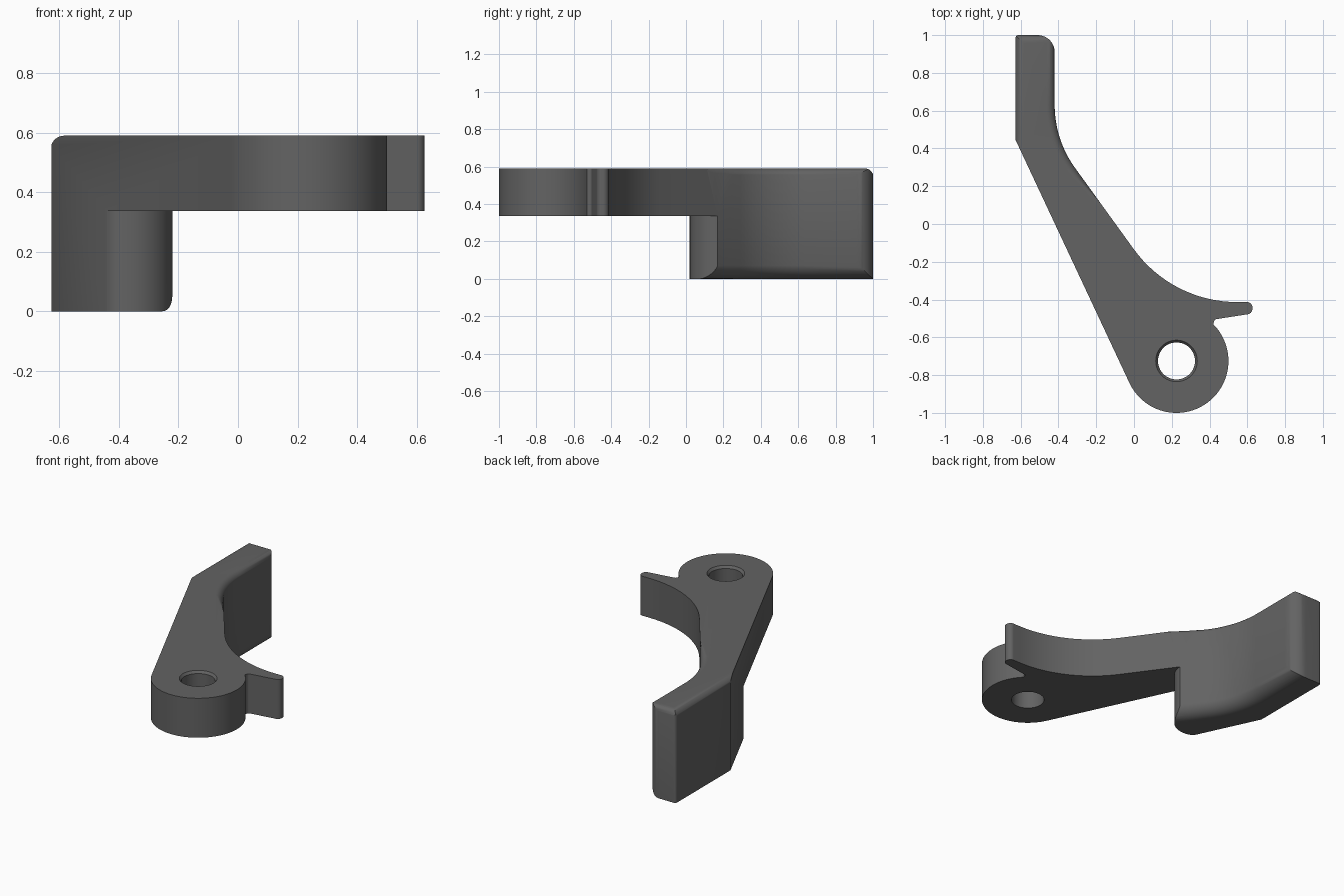
import bpy, bmesh, math
from mathutils import Vector

if "Cube" in bpy.data.objects:
    bpy.data.objects.remove(bpy.data.objects["Cube"])

H, ARM_Z = 0.59, 0.337         # total height, underside of the arm
HUB = (0.225, -0.725)


def arc(c, r, a0, a1, n):
    return [Vector((c[0] + r * math.cos(math.radians(a0 + (a1 - a0) * i / n)),
                    c[1] + r * math.sin(math.radians(a0 + (a1 - a0) * i / n)))) for i in range(n + 1)]


def rounded(pts, n=16):
    """Open path of (x, y, radius); corners with a radius become arcs."""
    out = []
    for i, (x, y, r) in enumerate(pts):
        p = Vector((x, y))
        if r == 0:
            out.append(p)
            continue
        a = (Vector(pts[i - 1][:2]) - p).normalized()
        b = (Vector(pts[i + 1][:2]) - p).normalized()
        half = a.angle(b) / 2
        c = p + (a + b).normalized() * (r / math.sin(half))
        s, e = p + a * (r / math.tan(half)) - c, p + b * (r / math.tan(half)) - c
        sweep = math.pi - 2 * half
        for k in range(n + 1):
            t = k / n
            out.append(c + (s * math.sin((1 - t) * sweep) + e * math.sin(t * sweep)) / math.sin(sweep))
    return out


def loft(name, layers):
    """Solid through stacked (z, outline) layers."""
    bm = bmesh.new()
    rings = [[bm.verts.new((p[0], p[1], z)) for p in poly] for z, poly in layers]
    for lo, hi in zip(rings, rings[1:]):
        for i in range(len(lo)):
            j = (i + 1) % len(lo)
            bm.faces.new((lo[i], lo[j], hi[j], hi[i]))
    bm.faces.new(rings[0])
    bm.faces.new(rings[-1])
    bmesh.ops.recalc_face_normals(bm, faces=bm.faces)
    me = bpy.data.meshes.new(name)
    bm.to_mesh(me)
    bm.free()
    ob = bpy.data.objects.new(name, me)
    bpy.context.collection.objects.link(ob)
    return ob


def boolean(ob, cutter, op):
    cutter.hide_render = True
    m = ob.modifiers.new(op, 'BOOLEAN')
    m.operation, m.solver, m.object = op, 'EXACT', cutter
    bpy.context.view_layer.objects.active = ob
    bpy.ops.object.modifier_apply(modifier=m.name)
    bpy.data.objects.remove(cutter)


# Lever outline: grip, arm, finger hook, pivot hub
outline = rounded([(-0.627, 0.9, 0), (-0.627, 1, 0.015), (-0.42, 1, 0.09), (-0.42, 0.446, 0.57),
                   (0.2025, -0.415, 0.676), (0.627, -0.413, 0.029), (0.627, -0.474, 0.029),
                   (0.427, -0.505, 0.015), (0.4195, -0.5305, 0)])
outline += arc(HUB, 0.275, 45, -155, 64)[1:] + [Vector((-0.627, 0.445))]
lever = loft("lever", [(0, outline), (H, outline)])

# Remove everything below the arm, leaving the round-ended grip
under = arc((-0.37, 0.17), 0.15, 10, -90, 24)
under += rounded([(-0.37, 0.02, 0), (-0.431, 0.02, 0.078), (-0.63, 0.445, 0)])[1:-1]
under += [Vector(p) for p in ((-1, 0.07), (-1, -2), (2, -2), (2, 0.196))]
boolean(lever, loft("under_cutter", [(-0.1, under), (ARM_Z, under)]), 'DIFFERENCE')

# Envelope that rounds the grip's lower inner edge and its upper edges
chain = rounded([(-0.42, 1.1, 0), (-0.42, 0.446, 0.57), (-0.25, 0.2108, 0),
                 (-0.17, 0.1002, 0), (0, -0.135, 0)])


def envelope(low, top):
    poly = [Vector((-0.629 + top, 1.002 - top)), Vector((-0.629 + top, -2)), Vector((2, -2)), Vector((2, -0.135))]
    inner = []
    for i, p in enumerate(chain):
        d = (chain[min(i + 1, len(chain) - 1)] - chain[max(i - 1, 0)]).normalized()
        fade = min(1, max(0, (p.y - 0.1) / 0.2))
        q = p + Vector((d.y, -d.x)) * (low + top * fade - 0.002)
        if i == 0:
            q.y = 1.002 - top
        inner.append(q)
    return poly + inner[::-1]


RB, RT, N = 0.09, 0.045, 8
layers = [(-0.05, envelope(RB, 0))]
for k in range(N + 1):
    a = math.pi / 2 * k / N
    layers.append((RB * (1 - math.cos(a)), envelope(RB * (1 - math.sin(a)), 0)))
for k in range(N + 1):
    a = math.pi / 2 * k / N
    layers.append((H - RT + RT * math.sin(a), envelope(0, RT * (1 - math.cos(a)))))
layers.append((H + 0.05, envelope(0, RT)))
boolean(lever, loft("rounding_envelope", layers), 'INTERSECT')

# Pivot hole with a chamfered upper rim
hole = [(z, arc(HUB, r, 0, 360, 48)[:-1]) for z, r in ((0.2, 0.098), (0.575, 0.098), (H, 0.11), (0.7, 0.11))]
boolean(lever, loft("hole_cutter", hole), 'DIFFERENCE')

# Dark grey plastic
mat = bpy.data.materials.new("dark_grey")
mat.diffuse_color = (0.125, 0.125, 0.125, 1)
mat.use_nodes = True
mat.node_tree.nodes["Principled BSDF"].inputs["Base Color"].default_value = mat.diffuse_color
lever.data.materials.clear()
lever.data.materials.append(mat)
for f in lever.data.polygons:
    f.material_index = 0

bpy.ops.object.select_all(action='DESELECT')
lever.select_set(True)
bpy.context.view_layer.objects.active = lever
bpy.ops.object.shade_smooth_by_angle(angle=math.radians(35))
